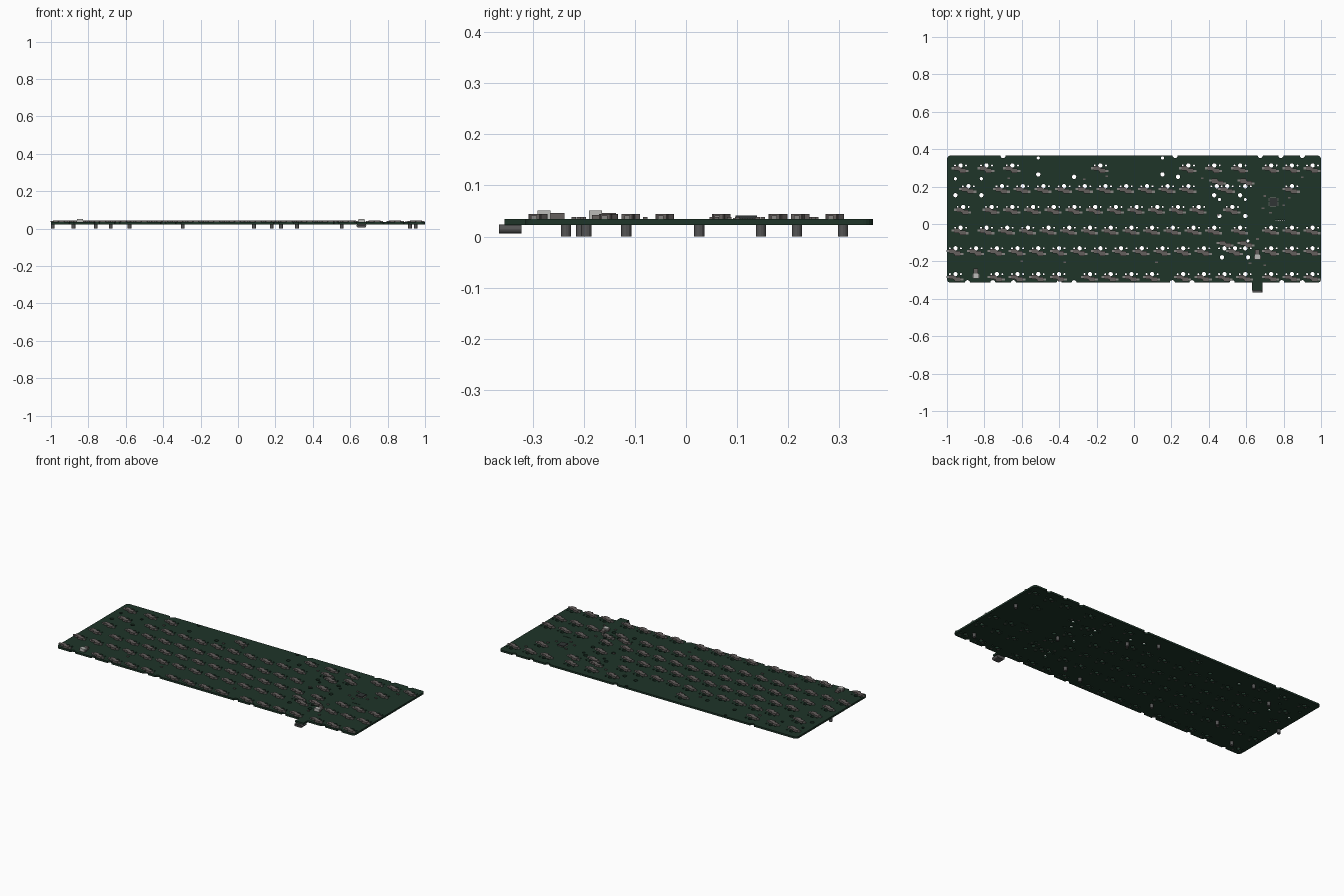
import bpy, bmesh, math
from mathutils import Vector

if "Cube" in bpy.data.objects:
    bpy.data.objects.remove(bpy.data.objects["Cube"])

U = 0.1107            # one key unit
MM = U / 19.05        # one millimetre
Z0, Z1 = 0.023, 0.034  # board underside / upper side


def material(name, rgb):
    m = bpy.data.materials.new(name)
    m.diffuse_color = (*rgb, 1)
    m.use_nodes = True
    m.node_tree.nodes["Principled BSDF"].inputs["Base Color"].default_value = m.diffuse_color
    return m


GREEN = material("board_green", (0.013, 0.035, 0.022))
PLASTIC = material("socket_grey", (0.13, 0.115, 0.11))
METAL = material("pad_metal", (0.24, 0.23, 0.22))
DARK = material("chip_dark", (0.03, 0.035, 0.035))
LIGHT = material("connector_light", (0.5, 0.5, 0.48))
PEG = material("peg_grey", (0.09, 0.09, 0.09))


def prism(bm, pts, z0, z1):
    lo = [bm.verts.new((x, y, z0)) for x, y in pts]
    hi = [bm.verts.new((x, y, z1)) for x, y in pts]
    bm.faces.new(lo[::-1])
    bm.faces.new(hi)
    n = len(pts)
    for i in range(n):
        j = (i + 1) % n
        bm.faces.new((lo[i], lo[j], hi[j], hi[i]))


def box(bm, x, y, w, d, z0, z1):
    w, d = w / 2, d / 2
    prism(bm, [(x - w, y - d), (x + w, y - d), (x + w, y + d), (x - w, y + d)], z0, z1)


def circle(x, y, r, n):
    return [(x + r * math.cos(2 * math.pi * i / n), y + r * math.sin(2 * math.pi * i / n)) for i in range(n)]


def finish(bm, name, mat):
    bmesh.ops.recalc_face_normals(bm, faces=bm.faces)
    me = bpy.data.meshes.new(name)
    bm.to_mesh(me)
    bm.free()
    me.materials.append(mat)
    ob = bpy.data.objects.new(name, me)
    bpy.context.collection.objects.link(ob)
    return ob


# Key layout: (row y, key centres in units, socket turned round or not)
nav = [15.75, 16.75, 17.75]
run = lambda a, n: [a + i for i in range(n)]
layout = [
    (0.313, [0.75, 2, 3.25, 7.5, 11.75, 13, 14.25] + nav, []),
    (0.202, [1.125] + run(2.75, 10) + [13.625, 16.75], [13.125, 14.5]),
    (0.091, [0.875] + run(2.25, 11) + [13.875], []),
    (-0.020, [0.75] + run(2, 12) + [14.25] + nav, []),
    (-0.130, run(0.5, 13) + [14] + nav, [13.5, 14.5]),
    (-0.268, [0.5] + run(2.5, 4) + run(7, 4) + run(11.5, 4) + nav, []),
]
keys = []
for y, normal, turned in layout:
    keys += [((u - 9.125) * U, y, 1) for u in normal]
    keys += [((u - 9.125) * U, y, -1) for u in turned]

# Holes: switch stems, side pegs, pins, stabilisers (overlapping ones dropped)
holes = []


def hole(x, y, r, n=10):
    if all(math.hypot(x - a, y - b) > r + c + 0.001 for a, b, c, _ in holes):
        holes.append((x, y, r, n))


for x, y, s in keys:
    hole(x, y, 2 * MM, 16)
for x, y, s in keys:
    for px, py, r in ((-5.08, 0, 0.9), (5.08, 0, 0.9), (-3.81, -2.54, 1.5), (2.54, -5.08, 1.5)):
        hole(x + s * px * MM, y + s * py * MM, r * MM)
for u, y, half in ((7.5, 0.313, 0.332), (1.125, 0.202, 0.0694), (13.625, 0.202, 0.0694),
                   (13.875, 0.091, 0.0694), (14, -0.13, 0.0694)):
    for s in (-1, 1):
        x = (u - 9.125) * U + s * half
        hole(x, y - 0.048, 2 * MM, 14)
        hole(x, y + 0.04, 1.5 * MM)
for x in (-0.32, 0.235):
    hole(x, 0.252, 2 * MM, 14)
for i in range(5):
    hole(0.76 + i * 0.011, 0.02, 0.003, 6)

# Board outline with rounded corners, edge notches and the port tab
TOP, BOT, R = 0.366, -0.314, 0.02


def corner(cx, cy, a0):
    return [(cx + R * math.cos(a0 + i * math.pi / 10), cy + R * math.sin(a0 + i * math.pi / 10)) for i in range(6)]


def notch(x, y, r, d):  # d=+1 on the bottom edge, -1 on the top edge
    return [(x - d * r * math.cos(math.pi * i / 6), y + d * r * math.sin(math.pi * i / 6)) for i in range(7)]


outline = corner(-1 + R, BOT + R, math.pi)
for x in (-0.89, -0.755, -0.645, -0.4, -0.32, 0.205, 0.31, 0.525):
    outline += notch(x, BOT, 0.014, 1)
outline += [(0.632, BOT), (0.632, -0.355), (0.688, -0.355), (0.688, BOT)]
outline += notch(0.79, BOT, 0.014, 1) + notch(0.9, BOT, 0.014, 1)
outline += corner(1 - R, BOT + R, -math.pi / 2) + corner(1 - R, TOP - R, 0)
for x in (0.9, 0.785, 0.675, 0.22, -0.7):
    outline += notch(x, TOP, 0.014, -1)
outline += corner(-1 + R, TOP - R, math.pi / 2)

# Board: filled flat curve with holes, turned into a mesh
cu = bpy.data.curves.new("board_curve", "CURVE")
cu.dimensions = "2D"
cu.fill_mode = "BOTH"
cu.extrude = (Z1 - Z0) / 2
for pts in [outline] + [circle(*h) for h in holes]:
    sp = cu.splines.new("POLY")
    sp.points.add(len(pts) - 1)
    for p, (x, y) in zip(sp.points, pts):
        p.co = (x, y, 0, 1)
    sp.use_cyclic_u = True
tmp = bpy.data.objects.new("board_helper", cu)
bpy.context.collection.objects.link(tmp)
bpy.context.view_layer.update()
me = bpy.data.meshes.new_from_object(tmp.evaluated_get(bpy.context.evaluated_depsgraph_get()))
bpy.data.objects.remove(tmp)
bm = bmesh.new()
bm.from_mesh(me)
bmesh.ops.remove_doubles(bm, verts=bm.verts, dist=1e-5)
bmesh.ops.translate(bm, verts=bm.verts, vec=(0, 0, (Z0 + Z1) / 2))
for f in bm.faces:
    f.smooth = False
    f.material_index = 0
me.materials.clear()
finish(bm, "circuit_board", GREEN)

# Switch sockets: stepped plastic body and a metal pad at each end
body = [(-6.1, -0.6), (-6.1, -4.2), (-5.6, -4.7), (-2.2, -4.7), (-1.2, -5.2), (-0.6, -6.9), (4.3, -6.9),
        (4.8, -6.4), (4.8, -3.2), (4.3, -2.7), (1.2, -2.7), (0, -2.3), (-1.3, -0.9), (-2.2, -0.6)]
bodies, pads = bmesh.new(), bmesh.new()
for x, y, s in keys:
    prism(bodies, [(x + s * a * MM, y + s * b * MM) for a, b in body], Z1, 0.0445)
    for a, b, w in ((-7.2, -2.54, 2.4), (6.0, -5.08, 2.6)):
        box(pads, x + s * a * MM, y + s * b * MM, w * MM, 1.9 * MM, Z1, 0.0415)
    for a, b in ((-3.81, -2.54), (2.54, -5.08)):  # pin sleeves into the board
        prism(bodies, circle(x + s * a * MM, y + s * b * MM, 1.4 * MM, 10), 0.026, 0.0345)
finish(bodies, "switch_sockets", PLASTIC)
finish(pads, "socket_pads", METAL)

# Pegs on the underside
bm = bmesh.new()
for x, y in ((-0.99, 0.026), (-0.88, -0.235), (-0.76, 0.217), (-0.68, -0.117), (-0.58, 0.307),
             (-0.295, -0.205), (0.085, 0.307), (0.18, -0.235), (0.23, 0.217), (0.315, -0.195),
             (0.555, 0.026), (0.92, -0.235), (0.95, 0.147)):
    prism(bm, circle(x, y, 0.01, 12), 0, Z0 + 0.001)
finish(bm, "underside_pegs", PEG)

# Controller chip with legs on four sides
bm = bmesh.new()
box(bm, 0.745, 0.118, 0.042, 0.042, Z1, 0.041)
finish(bm, "controller_chip", DARK)
bm = bmesh.new()
for i in range(8):
    t = (i - 3.5) * 0.0048
    for s in (-1, 1):
        box(bm, 0.745 + t, 0.118 + s * 0.0235, 0.0022, 0.006, Z1, 0.036)
        box(bm, 0.745 + s * 0.0235, 0.118 + t, 0.006, 0.0022, Z1, 0.036)
finish(bm, "chip_legs", METAL)

# Small surface parts
bm = bmesh.new()
for x, y in ((-0.67, 0.245), (-0.265, 0.24), (-0.145, 0.255), (0.365, 0.245), (-0.9, -0.05), (-0.6, -0.2),
             (-0.37, -0.205), (0.12, -0.205), (0.7, 0.15), (0.69, 0.085), (0.8, 0.1), (0.83, 0.14),
             (0.73, 0.06), (0.66, -0.08), (0.7, -0.22), (0.62, -0.21), (0.45, 0.05), (0.9, 0.25)):
    box(bm, x, y, 0.014, 0.009, Z1, 0.038)
finish(bm, "small_chips", PLASTIC)

# Two upright cable connectors: light shell in front of a grey base
shell, base = bmesh.new(), bmesh.new()
for x, y in ((-0.845, -0.278), (0.66, -0.177)):
    box(shell, x, y, 0.032, 0.026, Z1, 0.051)
    box(base, x, y + 0.026, 0.024, 0.028, Z1, 0.046)
    for s in (-1, 1):
        box(base, x + s * 0.017, y, 0.005, 0.014, Z1, 0.042)
finish(shell, "cable_connector_shells", LIGHT)
finish(base, "cable_connector_bases", PLASTIC)

# Port under the tab: rounded tube with a closed back and a tongue
bm = bmesh.new()


def ring(w, h, y):
    r = h / 2
    pts = []
    for cx, a0 in ((w / 2 - r, -math.pi / 2), (-w / 2 + r, math.pi / 2)):
        pts += [(cx + r * math.cos(a0 + i * math.pi / 8), r * math.sin(a0 + i * math.pi / 8)) for i in range(9)]
    return [bm.verts.new((0.66 + a, y, 0.0148 + b)) for a, b in pts]


rings = [ring(0.052, 0.017, -0.322), ring(0.052, 0.017, -0.366), ring(0.047, 0.012, -0.366), ring(0.047, 0.012, -0.332)]
for a, b in zip(rings, rings[1:]):
    for i in range(18):
        j = (i + 1) % 18
        bm.faces.new((a[i], a[j], b[j], b[i]))
bm.faces.new(rings[0])
bm.faces.new(rings[3])
box(bm, 0.66, -0.346, 0.036, 0.03, 0.0133, 0.0163)
finish(bm, "cable_port", PEG)
